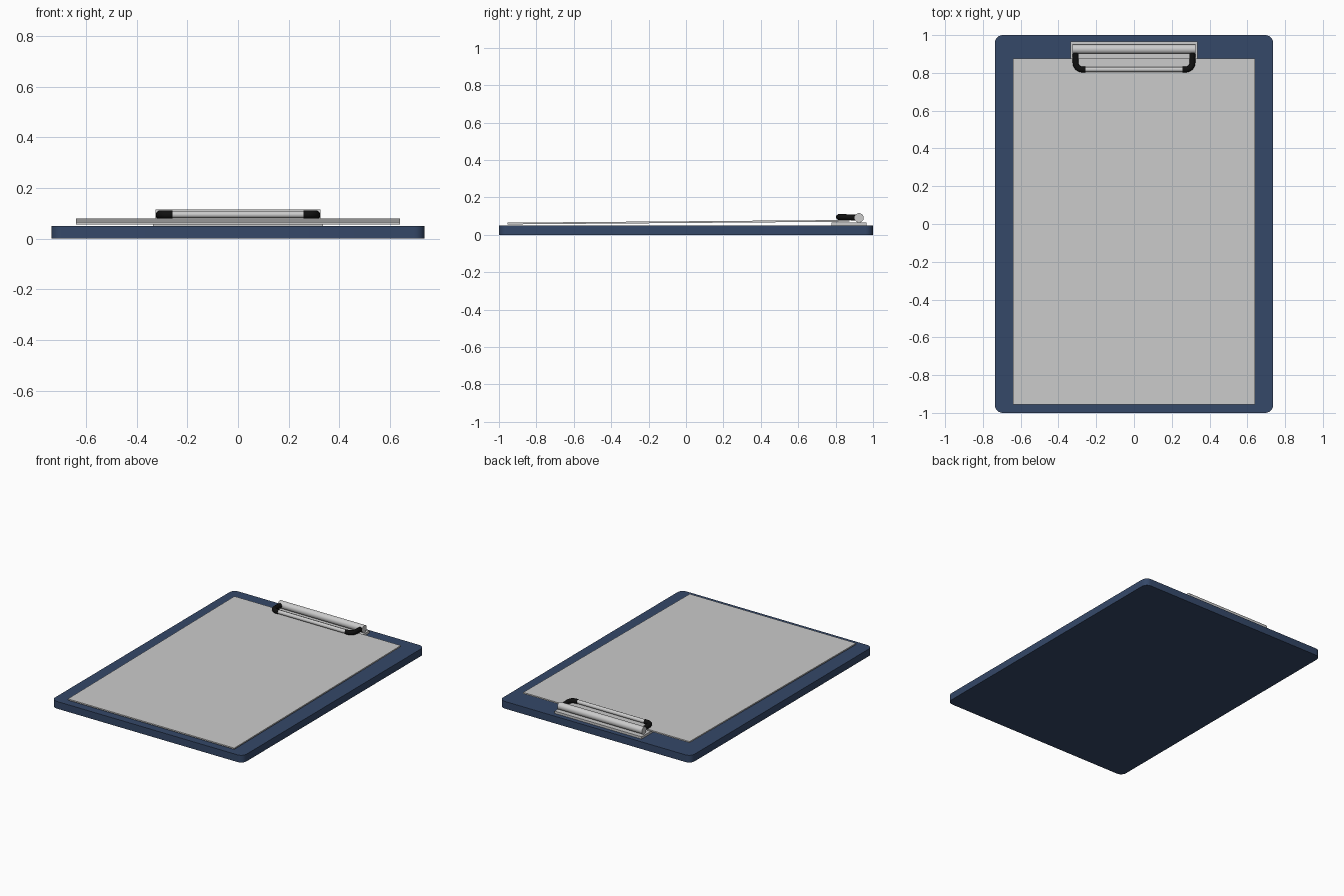
import bpy, bmesh, math
from mathutils import Vector

if "Cube" in bpy.data.objects:
    bpy.data.objects.remove(bpy.data.objects["Cube"])


def material(name, rgb):
    m = bpy.data.materials.new(name)
    m.diffuse_color = (*rgb, 1)
    m.use_nodes = True
    m.node_tree.nodes["Principled BSDF"].inputs["Base Color"].default_value = m.diffuse_color
    return m


def finish(name, bm, mat=None, smooth=True):
    bmesh.ops.recalc_face_normals(bm, faces=bm.faces)
    me = bpy.data.meshes.new(name)
    bm.to_mesh(me)
    bm.free()
    ob = bpy.data.objects.new(name, me)
    bpy.context.collection.objects.link(ob)
    if mat:
        me.materials.append(mat)
    if smooth:
        bpy.ops.object.select_all(action='DESELECT')
        ob.select_set(True)
        bpy.context.view_layer.objects.active = ob
        bpy.ops.object.shade_smooth_by_angle(angle=math.radians(35))
    return ob


def box(x, y0, y1, z0, z1):
    bm = bmesh.new()
    bmesh.ops.create_cube(bm, size=1)
    for v in bm.verts:
        v.co = (v.co.x * 2 * x, y0 + (v.co.y + .5) * (y1 - y0), z0 + (v.co.z + .5) * (z1 - z0))
    return bm


def tube(name, path, radius, sides, mat=None):
    # sweep a round section along a path that never runs vertical
    bm = bmesh.new()
    pts = [Vector(p) for p in path]
    rings = []
    for i, p in enumerate(pts):
        t = (pts[min(i + 1, len(pts) - 1)] - pts[max(i - 1, 0)]).normalized()
        side = t.cross(Vector((0, 0, 1))).normalized()
        up = side.cross(t)
        angles = [math.tau * (k + .5) / sides for k in range(sides)]
        rings.append([bm.verts.new(p + radius * (math.cos(a) * side + math.sin(a) * up)) for a in angles])
    for a, b in zip(rings, rings[1:]):
        for k in range(sides):
            n = (k + 1) % sides
            bm.faces.new((a[k], a[n], b[n], b[k]))
    bm.faces.new(rings[0])
    bm.faces.new(rings[-1])
    return finish(name, bm, mat)


blue = material("board_blue", (0.035, 0.065, 0.14))
black = material("grip_black", (0.005, 0.005, 0.005))

# Board with rounded corners
bm = box(0.737, -1, 1, 0, 0.05)
corners = [e for e in bm.edges if abs(e.verts[0].co.z - e.verts[1].co.z) > .01]
bmesh.ops.bevel(bm, geom=corners, offset=0.042, segments=6, profile=0.5, affect='EDGES')
finish("board", bm, blue)

# Paper stack, rising gently towards the clip
bm = box(0.64, -0.955, 0.875, 0.056, 0.065)
for v in bm.verts:
    v.co.z += 0.0145 * (v.co.y + 0.955) / 1.83
finish("paper", bm, smooth=False)

# Clip base plate
finish("clip_plate", box(0.335, 0.777, 0.966, 0.05, 0.066), smooth=False)

# Hinge barrel
tube("hinge_barrel", [(-0.325, 0.925, 0.091), (0.325, 0.925, 0.091)], 0.025, 24)

# Clamp bar and its two dark bent arms
Y, Z, X, R = 0.818, 0.095, 0.309, 0.035
tube("clamp_bar", [(-0.262, Y, Z), (0.262, Y, Z)], 0.0135, 16)
for s, label in ((-1, "left"), (1, "right")):
    path = [(s * 0.258, Y, Z)]
    for i in range(7):
        a = math.pi / 2 * i / 6
        path.append((s * (X - R + R * math.sin(a)), Y + R - R * math.cos(a), Z))
    path.append((s * X, 0.922, 0.091))
    tube("clamp_arm_" + label, path, 0.016, 12, black)
